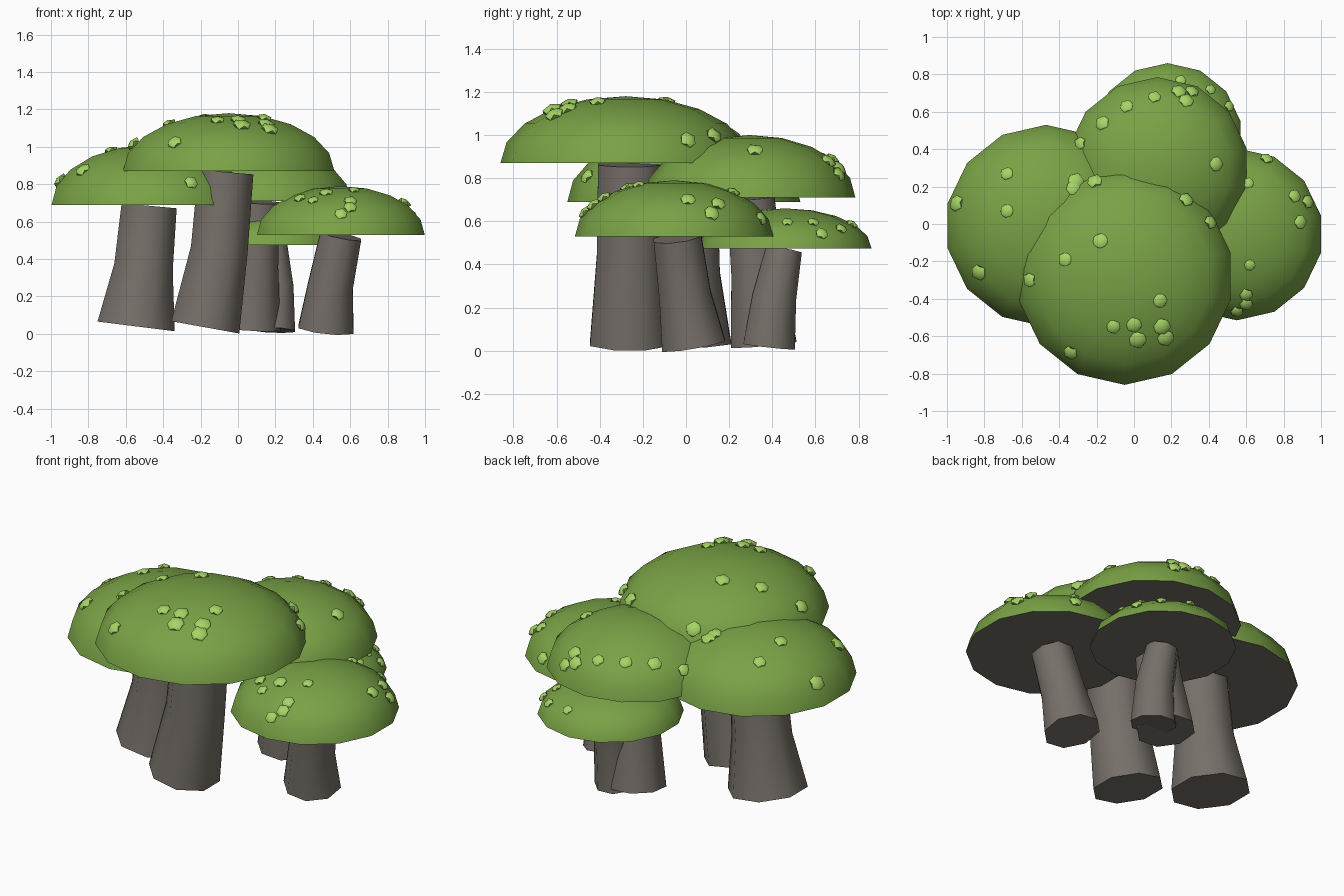
import bpy, bmesh, math, random
from mathutils import Vector, Matrix

random.seed(4)
cube = bpy.data.objects.get("Cube")
if cube:
    bpy.data.objects.remove(cube, do_unlink=True)


def make_material(name, rgb):
    mat = bpy.data.materials.new(name)
    mat.use_nodes = True
    mat.diffuse_color = (*rgb, 1)
    mat.node_tree.nodes["Principled BSDF"].inputs["Base Color"].default_value = (*rgb, 1)
    return mat


GREEN = make_material("moss green", (0.19, 0.36, 0.06))
LIME = make_material("light lime", (0.38, 0.66, 0.13))
GREY = make_material("warm grey", (0.18, 0.16, 0.14))


def finish(bm, name, materials, angle):
    """Turn a bmesh into a shaded object."""
    bmesh.ops.recalc_face_normals(bm, faces=bm.faces)
    mesh = bpy.data.meshes.new(name)
    bm.to_mesh(mesh)
    bm.free()
    for mat in materials:
        mesh.materials.append(mat)
    obj = bpy.data.objects.new(name, mesh)
    bpy.context.collection.objects.link(obj)
    bpy.ops.object.select_all(action='DESELECT')
    obj.select_set(True)
    bpy.context.view_layer.objects.active = obj
    bpy.ops.object.shade_smooth_by_angle(angle=math.radians(angle))
    return obj


def bridge(bm, low, high):
    n = len(low)
    for i in range(n):
        j = (i + 1) % n
        bm.faces.new((low[i], low[j], high[j], high[i]))


def make_cap(name, center, radius, height, sides=14, steps=5):
    """Flattened half dome with a flat grey underside."""
    bm = bmesh.new()
    rings = []
    for k in range(steps):
        lift = math.pi / 2 * k / steps
        ring = []
        for i in range(sides):
            turn = math.pi / 2 + math.tau * i / sides
            out = radius * math.cos(lift)
            offset = Vector((out * math.cos(turn), out * math.sin(turn), height * math.sin(lift)))
            ring.append(bm.verts.new(center + offset))
        rings.append(ring)
    for low, high in zip(rings, rings[1:]):
        bridge(bm, low, high)
    tip = bm.verts.new(center + Vector((0, 0, height)))
    for i in range(sides):
        bm.faces.new((rings[-1][i], rings[-1][(i + 1) % sides], tip))
    underside = bm.faces.new(rings[0])
    underside.material_index = 1
    finish(bm, name, [GREEN, GREY], 32)


def make_stem(name, path, radii, sides=8):
    """Leaning tube whose rings stay square to the path."""
    bm = bmesh.new()
    points = [Vector(p) for p in path]
    rings = []
    for k, (point, radius) in enumerate(zip(points, radii)):
        axis = points[min(k + 1, len(points) - 1)] - points[max(k - 1, 0)]
        turn = Vector((0, 0, 1)).rotation_difference(axis)
        ring = []
        for i in range(sides):
            a = math.tau * (i + 0.5) / sides
            ring.append(bm.verts.new(point + turn @ Vector((radius * math.cos(a), radius * math.sin(a), 0))))
        rings.append(ring)
    for low, high in zip(rings, rings[1:]):
        bridge(bm, low, high)
    bm.faces.new(rings[0])
    bm.faces.new(rings[-1])
    finish(bm, name, [GREY], 50)


def make_spots(name, center, radius, height, places):
    """Flattened beads lying on the dome surface."""
    bm = bmesh.new()
    for x, y in places:
        dx, dy = x - center.x, y - center.y
        share = min((dx * dx + dy * dy) / radius ** 2, 0.95)
        dz = height * math.sqrt(1 - share)
        normal = Vector((dx / radius ** 2, dy / radius ** 2, dz / height ** 2))
        size = radius * random.uniform(0.07, 0.092)
        tilt = Vector((0, 0, 1)).rotation_difference(normal).to_matrix().to_4x4()
        place = Matrix.Translation((x, y, center.z + dz)) @ tilt
        place = place @ Matrix.Diagonal((size, size, size * 0.5, 1))
        bmesh.ops.create_icosphere(bm, subdivisions=1, radius=1, matrix=place)
    finish(bm, name, [LIME], 50)


def make_mushroom(name, center, radius, height, path, radii, places):
    center = Vector(center)
    make_cap(name + "_cap", center, radius, height)
    make_stem(name + "_stem", path, radii)
    make_spots(name + "_spots", center, radius, height, places)


make_mushroom(
    "tall_front", (-0.05, -0.28, 0.87), 0.58, 0.31,
    [(-0.175, -0.26, 0.035), (-0.1, -0.26, 0.45), (-0.065, -0.26, 0.865)], (0.2, 0.165, 0.16),
    [(-0.56, -0.3), (-0.37, -0.19), (-0.18, -0.09), (0.14, -0.41), (-0.11, -0.55),
     (0, -0.54), (0.02, -0.62), (0.15, -0.55), (0.17, -0.61), (-0.34, -0.69),
     (-0.21, 0.23), (0.28, 0.13), (0.41, 0.01)])

make_mushroom(
    "wide_right", (-0.47, -0.01, 0.69), 0.54, 0.32,
    [(-0.545, 0, 0.04), (-0.505, 0, 0.36), (-0.475, 0, 0.685)], (0.225, 0.17, 0.16),
    [(-0.68, 0.27), (-0.68, 0.07), (-0.95, 0.11), (-0.83, -0.26), (-0.32, 0.19),
     (-0.31, 0.23), (-0.25, -0.46), (-0.43, -0.38)])

make_mushroom(
    "small_left", (0.55, -0.055, 0.53), 0.46, 0.26,
    [(0.47, 0.035, 0.025), (0.495, -0.005, 0.26), (0.55, -0.04, 0.525)], (0.16, 0.13, 0.12),
    [(0.71, 0.35), (0.86, 0.15), (0.93, 0.12), (0.89, 0.01), (0.62, -0.22),
     (0.6, -0.38), (0.6, -0.43), (0.55, -0.47), (0.61, 0.22),
     (0.33, -0.26), (0.4, -0.34), (0.47, -0.27)])

make_mushroom(
    "middle_back", (0.125, 0.295, 0.71), 0.49, 0.29,
    [(0.075, 0.36, 0.03), (0.095, 0.33, 0.36), (0.11, 0.3, 0.705)], (0.165, 0.13, 0.12),
    [(-0.17, 0.54), (-0.04, 0.63), (0.11, 0.68), (0.24, 0.71), (0.31, 0.71),
     (0.28, 0.66), (0.44, 0.32), (-0.29, 0.43)])

make_mushroom(
    "low_back", (0.18, 0.46, 0.475), 0.4, 0.185,
    [(0.185, 0.385, 0.02), (0.195, 0.41, 0.25), (0.18, 0.455, 0.47)], (0.13, 0.11, 0.09),
    [(0.41, 0.72), (0.51, 0.63), (0.25, 0.77), (0.48, 0.47), (0.45, 0.59)])
